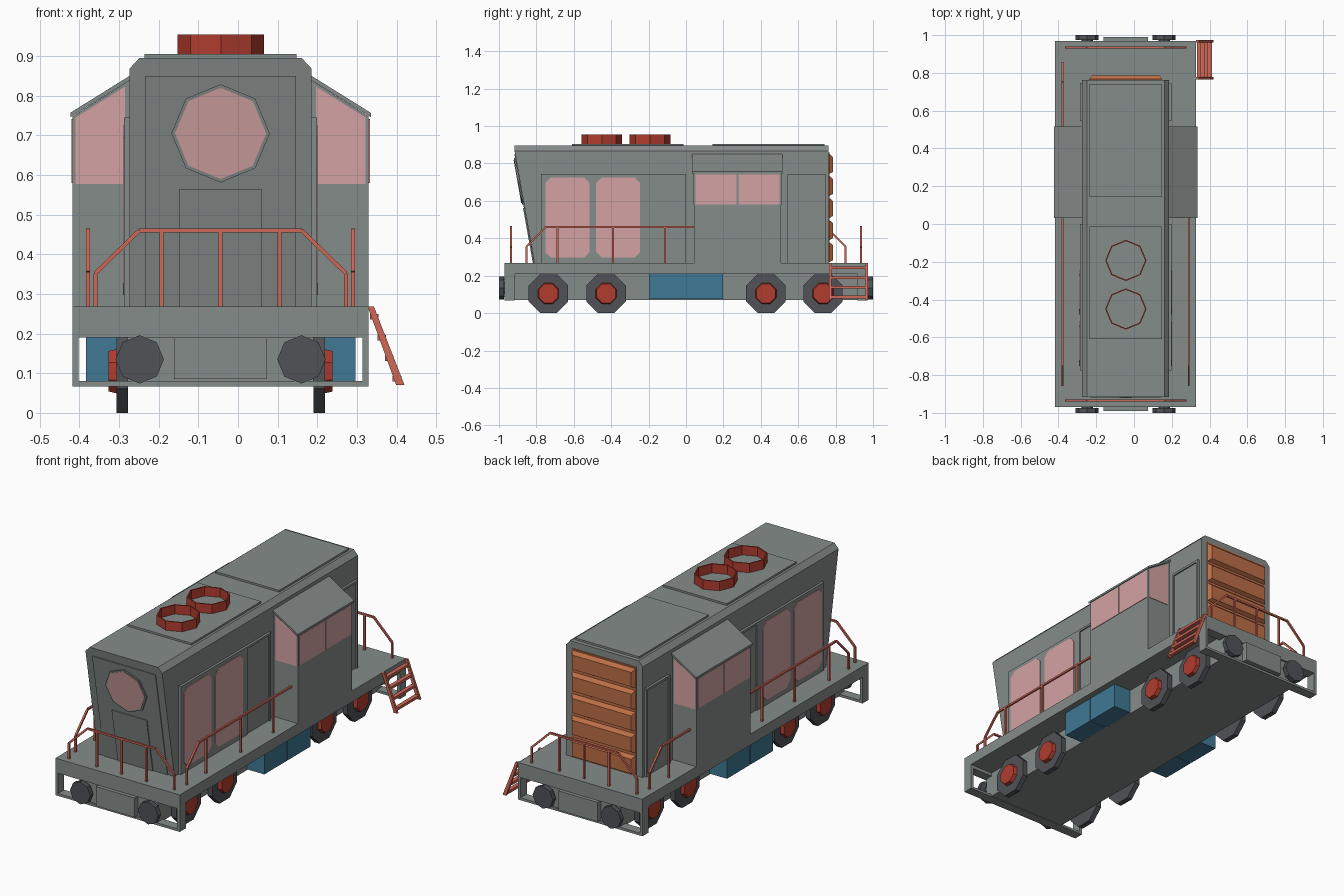
import bpy, bmesh, math
from mathutils import Vector as V

if "Cube" in bpy.data.objects:
    bpy.data.objects.remove(bpy.data.objects["Cube"])

CX = -0.044  # centre line of the locomotive (the stair shifts it off zero)


def material(name, r, g, b):
    m = bpy.data.materials.new(name)
    m.diffuse_color = (r, g, b, 1)
    m.use_nodes = True
    m.node_tree.nodes["Principled BSDF"].inputs["Base Color"].default_value = m.diffuse_color
    return m


GREY = material("body grey", 0.235, 0.262, 0.255)
PINK = material("window pink", 0.66, 0.365, 0.37)
RED = material("signal red", 0.44, 0.045, 0.028)
CORAL = material("railing coral", 0.62, 0.135, 0.095)
BLUE = material("tank blue", 0.05, 0.19, 0.3)
DARK = material("wheel dark grey", 0.08, 0.085, 0.095)
ORANGE = material("grille orange", 0.50, 0.155, 0.062)


def make(name, mat, solids, caps=True):
    """One object out of solids; each is a pair of matching end polygons."""
    bm = bmesh.new()
    for a, b in solids:
        va, vb = [bm.verts.new(p) for p in a], [bm.verts.new(p) for p in b]
        n = len(va)
        for i in range(n):
            bm.faces.new((va[i], va[(i + 1) % n], vb[(i + 1) % n], vb[i]))
        if caps:
            bm.faces.new(va[::-1])
            bm.faces.new(vb)
    bmesh.ops.recalc_face_normals(bm, faces=bm.faces)
    me = bpy.data.meshes.new(name)
    bm.to_mesh(me)
    bm.free()
    me.materials.append(mat)
    ob = bpy.data.objects.new(name, me)
    bpy.context.collection.objects.link(ob)
    return ob


def prism(pts, vec):
    return [V(p) for p in pts], [V(p) + V(vec) for p in pts]


def box(x0, x1, y0, y1, z0, z1):
    return prism([(x0, y0, z0), (x1, y0, z0), (x1, y1, z0), (x0, y1, z0)], (0, 0, z1 - z0))


def sbox(s, d0, d1, y0, y1, z0, z1):  # box on side s, distances from centre line
    return box(CX + s * d0, CX + s * d1, y0, y1, z0, z1)


def ngon(c, r, axis, turn=0.0, n=8):
    out = []
    for i in range(n):
        t = turn + 2 * math.pi * i / n
        u, w = r * math.cos(t), r * math.sin(t)
        out.append(V(c) + V({"x": (0, u, w), "y": (u, 0, w), "z": (u, w, 0)}[axis]))
    return out


def strut(p, q, r=0.005):
    p, q = V(p), V(q)
    rot = (q - p).to_track_quat('Z', 'Y')
    sq = [p + rot @ V((x * r, y * r, 0)) for x, y in ((-1, -1), (1, -1), (1, 1), (-1, 1))]
    return prism(sq, q - p)


def path(pts):
    return [strut(a, b) for a, b in zip(pts, pts[1:])]


# --- platform and chassis
make("platform", GREY, [box(CX - .3735, CX + .3735, -.97, .97, .208, .268)])
make("chassis", GREY, [box(CX - .235, CX + .235, -.917, .917, .07, .208)])
for e, end in ((-1, "front"), (1, "rear")):
    y0, y1 = e * .917, e * .97
    make(end + "_end_frame", GREY,
         [box(CX - .358, CX + .358, y0, y1, .067, .08),
          box(CX - .358, CX + .358, y0, y1, .19, .208),
          box(CX - .235, CX + .235, y0, e * .96, .08, .19)]
         + [sbox(s, .358, .3735, y0, y1, .067, .208) for s in (-1, 1)])
    make(end + "_coupling_plate", GREY, [box(CX - .117, CX + .117, e * .96, e * .99, .085, .19)])
    buf = []
    for s in (-1, 1):
        c = (CX + s * .204, e * .94, .135)
        buf += [prism(ngon(c, .03, "y"), (0, e * .04, 0)),
                prism(ngon((c[0], e * .974, .135), .061, "y"), (0, e * .026, 0))]
    make(end + "_buffers", DARK, buf)

# --- wheels, hubs and tanks
for s, side in ((-1, "left"), (1, "right")):
    wheels, hubs = [], []
    for y in (-.736, -.427, .427, .733):
        t = math.pi / 8
        wheels.append(prism(ngon((CX + s * .234, y, .105), .1137, "x", t), (s * .029, 0, 0)))
        hubs.append((ngon((CX + s * .26, y, .105), .061, "x", t),
                     ngon((CX + s * .283, y, .105), .055, "x", t)))
    make(side + "_wheels", DARK, wheels)
    make(side + "_hubs", RED, hubs)
    make(side + "_tank", BLUE, [sbox(s, .23, .34, -.197, -.003, .075, .208),
                                sbox(s, .23, .34, .003, .197, .075, .208),
                                sbox(s, .23, .336, -.01, .01, .078, .208)])

# --- hull with chamfered roof and sloping nose


def nose(x, z, d=0.0):  # point on the sloping front, d in front of it
    return V((x, -.81 - (min(z, .868) - .268) * .178 - d, z))


section = [(-.23, .268), (.23, .268), (.23, .868), (.205, .895), (-.205, .895), (-.23, .868)]
make("hull", GREY, [([nose(CX + x, z) for x, z in section],
                     [V((CX + x, .763, z)) for x, z in section])])


def nose_plate(name, mat, pts, d):
    make(name, mat, [([nose(CX + x, z, -.002) for x, z in pts], [nose(CX + x, z, d) for x, z in pts])])


def rect(w, z0, z1):
    return [(-w, z0), (w, z0), (w, z1), (-w, z1)]


def octagon(r):
    return [(p.x, p.z) for p in ngon((0, 0, .705), r, "y")]


nose_plate("nose_panel", GREY, rect(.19, .268, .85), .004)
nose_plate("nose_hatch", GREY, rect(.105, .268, .563), .009)
nose_plate("nose_window_frame", GREY, octagon(.124), .011)
nose_plate("nose_window", PINK, octagon(.115), .014)

# --- rear grille: bevelled slats on a backing plate
make("grille_back", ORANGE, [box(CX - .193, CX + .193, .76, .768, .27, .858)])
slats = []
for i in range(5):
    z0 = .272 + i * .118
    z1 = z0 + .108
    slats.append(([V((CX + x, .766, z)) for x, z in rect(.193, z0, z1)],
                  [V((CX + x, .787, z)) for x, z in rect(.178, z0 + .012, z1 - .018)]))
make("grille_slats", ORANGE, slats)

# --- roof hatches and fan rings
make("roof_hatches", GREY, [box(CX - .192, CX + .192, -.61, -.013, .89, .905),
                            box(CX - .192, CX + .192, .142, .74, .89, .905)])
for i, y in enumerate((-.45, -.193)):
    ring = make("fan_ring_%d" % (i + 1), RED,
                [prism(ngon((CX + .001, y, .9), .109, "z"), (0, 0, .055))], caps=False)
    m = ring.modifiers.new("wall", 'SOLIDIFY')
    m.thickness, m.offset = .007, -1

# --- side panels, doors, windows and side cabs
for s, side in ((-1, "left"), (1, "right")):
    make(side + "_side_panel", GREY, [sbox(s, .22, .243, -.775, -.213, .268, .745)])
    for label, y0, y1 in (("front", -.213, .0), ("rear", .544, .747)):
        make(side + "_" + label + "_door", GREY, [
            sbox(s, .22, .236, y0 + .01, y1 - .01, .268, .735),
            sbox(s, .22, .243, y0, y0 + .012, .268, .745),
            sbox(s, .22, .243, y1 - .012, y1, .268, .745),
            sbox(s, .22, .243, y0 + .012, y1 - .012, .733, .745)])
    panes = []
    for y0, y1 in ((-.752, -.515), (-.48, -.245)):
        z0, z1, c = .297, .725, .03
        outline = [(y0 + c, z0), (y1 - c, z0), (y1, z0 + c), (y1, z1 - c),
                   (y1 - c, z1), (y0 + c, z1), (y0, z1 - c), (y0, z0 + c)]
        panes.append(prism([(CX + s * .24, y, z) for y, z in outline], (s * .006, 0, 0)))
    make(side + "_hull_windows", PINK, panes)

    # cab
    wall = [(.2, .268), (.3735, .268), (.3735, .748), (.23, .838), (.2, .838)]
    make(side + "_cab", GREY, [prism([(CX + s * d, .043, z) for d, z in wall], (0, .464, 0))])
    roof = [(.379, .746), (.379, .757), (.225, .853), (.225, .841)]
    make(side + "_cab_roof", GREY, [prism([(CX + s * d, .033, z) for d, z in roof], (0, .484, 0))])
    end_pane = [(.241, .578), (.366, .578), (.366, .745), (.241, .823)]
    make(side + "_cab_windows", PINK,
         [prism([(CX + s * d, y, z) for d, z in end_pane], (0, .006, 0)) for y in (.04, .504)]
         + [sbox(s, .37, .3765, y0, y1, .58, .742) for y0, y1 in ((.052, .271), (.28, .499))])

# --- railings
for e, end in ((-1, "front"), (1, "rear")):
    y = e * .935
    pts = [(CX + x, y, z) for x, z in ((-.316, .265), (-.316, .352), (-.205, .46),
                                       (.205, .46), (.316, .352), (.316, .265))]
    make(end + "_end_railing", CORAL, path(pts)
         + [strut((CX + x, y, .265), (CX + x, y, .46)) for x in (-.149, 0, .149)])


def side_railing(name, s, e, y_cab, posts):
    x = CX + s * .334
    pts = [(x, e * .853, .265), (x, e * .853, .355), (x, e * .75, .46), (x, y_cab, .46)]
    make(name, CORAL, path(pts) + [strut((x, y, .265), (x, y, .46)) for y in posts])


for s, side in ((-1, "left"), (1, "right")):
    side_railing(side + "_front_railing", s, -1, .045, (-.688, -.39, -.112))
side_railing("left_rear_railing", -1, 1, .505, (.688,))

# --- stair on the right rear corner
stringer = [(.327, .268), (.343, .268), (.42, .07), (.399, .07)]
make("stair", CORAL,
     [prism([(x, y, z) for x, z in stringer], (0, .012, 0)) for y in (.765, .961)]
     + [box(.335 + (.262 - z) * .37 - .01, .335 + (.262 - z) * .37 + .012, .775, .963, z - .007, z + .007)
        for z in (.242, .19, .138, .086)])
